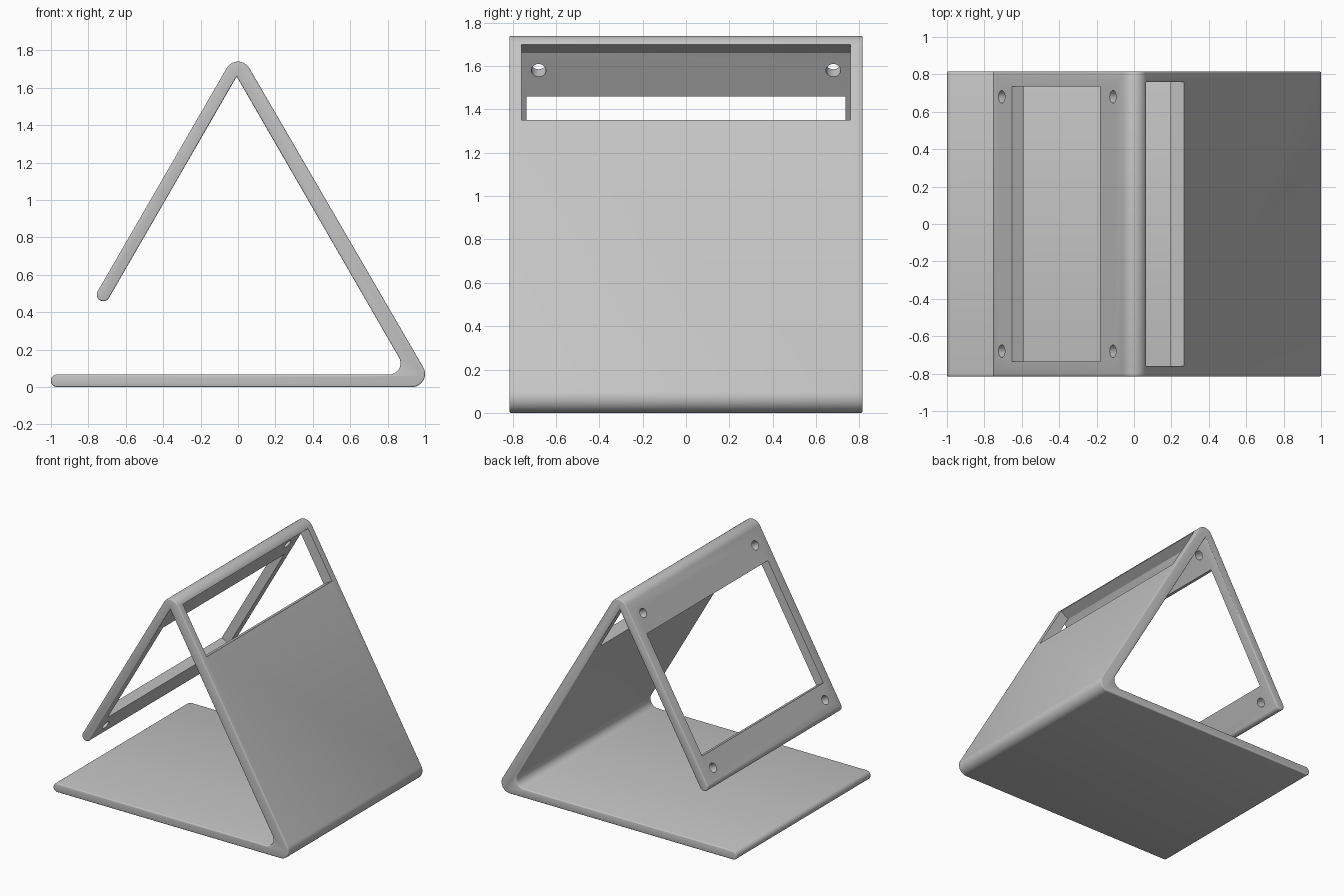
import bpy, bmesh
from math import radians, cos, sin, tan, pi
from mathutils import Vector, Matrix

if "Cube" in bpy.data.objects:
    bpy.data.objects.remove(bpy.data.objects["Cube"], do_unlink=True)

HALF_WIDTH = 0.815
UP_LEFT = Vector((-cos(pi / 6), 0, 0.5))    # outward normal of the frame panel
UP_RIGHT = Vector((cos(pi / 6), 0, 0.5))    # outward normal of the back panel

grey = bpy.data.materials.new("light_grey")
grey.use_nodes = True
grey.diffuse_color = (0.55, 0.55, 0.55, 1)
grey.node_tree.nodes["Principled BSDF"].inputs["Base Color"].default_value = (0.55, 0.55, 0.55, 1)


def arc(x, z, r, start, end, steps=12):
    angles = [radians(start + (end - start) * i / steps) for i in range(steps + 1)]
    return [(x + r * cos(a), z + r * sin(a)) for a in angles]


def add_object(name, bm):
    bmesh.ops.recalc_face_normals(bm, faces=bm.faces)
    mesh = bpy.data.meshes.new(name)
    bm.to_mesh(mesh)
    bm.free()
    obj = bpy.data.objects.new(name, mesh)
    bpy.context.collection.objects.link(obj)
    mesh.materials.append(grey)
    return obj


def prism(points, half, rim=0.0):
    """Extrude an x-z outline along y, optionally softening the end rims."""
    bm = bmesh.new()
    face = bm.faces.new([bm.verts.new((x, -half, z)) for x, z in points])
    new = bmesh.ops.extrude_face_region(bm, geom=[face])["geom"]
    moved = [v for v in new if isinstance(v, bmesh.types.BMVert)]
    bmesh.ops.translate(bm, verts=moved, vec=(0, 2 * half, 0))
    if rim:
        edges = [e for e in bm.edges if abs(e.verts[0].co.y - e.verts[1].co.y) < 1e-5]
        bmesh.ops.bevel(bm, geom=edges, offset=rim, segments=3, profile=0.5, affect='EDGES')
    return bm


# Folded sheet outline: base tip, rounded heel, ridge, frame tip, ridge crease, heel fillet
outline = arc(-0.967, 0.0335, 0.0335, 90, 270)
outline += arc(0.93, 0.07, 0.07, -90, 30)
outline += arc(0, 1.67, 0.07, 30, 150)
outline += arc(-0.72, 0.494, 0.035, 150, 330)
outline += [(-0.007, 1.66)]
outline += arc(0.809, 0.127, 0.06, 30, -90)
stand = add_object("folded_stand", prism(outline, HALF_WIDTH, 0.008))


def cut(cutter):
    cutter.hide_render = True
    mod = stand.modifiers.new(cutter.name, 'BOOLEAN')
    mod.operation = 'DIFFERENCE'
    mod.solver = 'EXACT'
    mod.object = cutter
    bpy.context.view_layer.objects.active = stand
    bpy.ops.object.modifier_apply(modifier=mod.name)
    bpy.data.objects.remove(cutter, do_unlink=True)


def window(name, high, low, normal, depth, half):
    """Slot between two points on a panel's outer face, cut square to the face."""
    ends = [Vector((x, 0, z)) for x, z in (high, low)]
    corners = [ends[0] + normal * 0.05, ends[1] + normal * 0.05,
               ends[1] - normal * depth, ends[0] - normal * depth]
    cut(add_object(name, prism([(c.x, c.z) for c in corners], half)))


def frame_z(x):
    return 0.5115 + (x + 0.75) * tan(pi / 3)


window("frame_window", (-0.182, frame_z(-0.182)), (-0.652, frame_z(-0.652)), UP_LEFT, 0.1, 0.735)
window("back_slot", (0.0635, 1.70), (0.2656, 1.35), UP_RIGHT, 0.0815, 0.76)

# Four screw holes through the frame panel
for x in (-0.707, -0.113):
    for y in (-0.68, 0.68):
        bm = bmesh.new()
        bmesh.ops.create_cone(bm, cap_ends=True, segments=32, radius1=0.034, radius2=0.034, depth=0.16)
        turn = Vector((0, 0, 1)).rotation_difference(UP_LEFT).to_matrix().to_4x4()
        place = Matrix.Translation(Vector((x, y, frame_z(x))) - UP_LEFT * 0.03)
        bmesh.ops.transform(bm, matrix=place @ turn, verts=bm.verts)
        cut(add_object("screw_hole", bm))

# Smooth the rounded folds, keep cut edges crisp
bpy.ops.object.select_all(action='DESELECT')
stand.select_set(True)
bpy.context.view_layer.objects.active = stand
bpy.ops.object.shade_smooth_by_angle(angle=radians(32))
